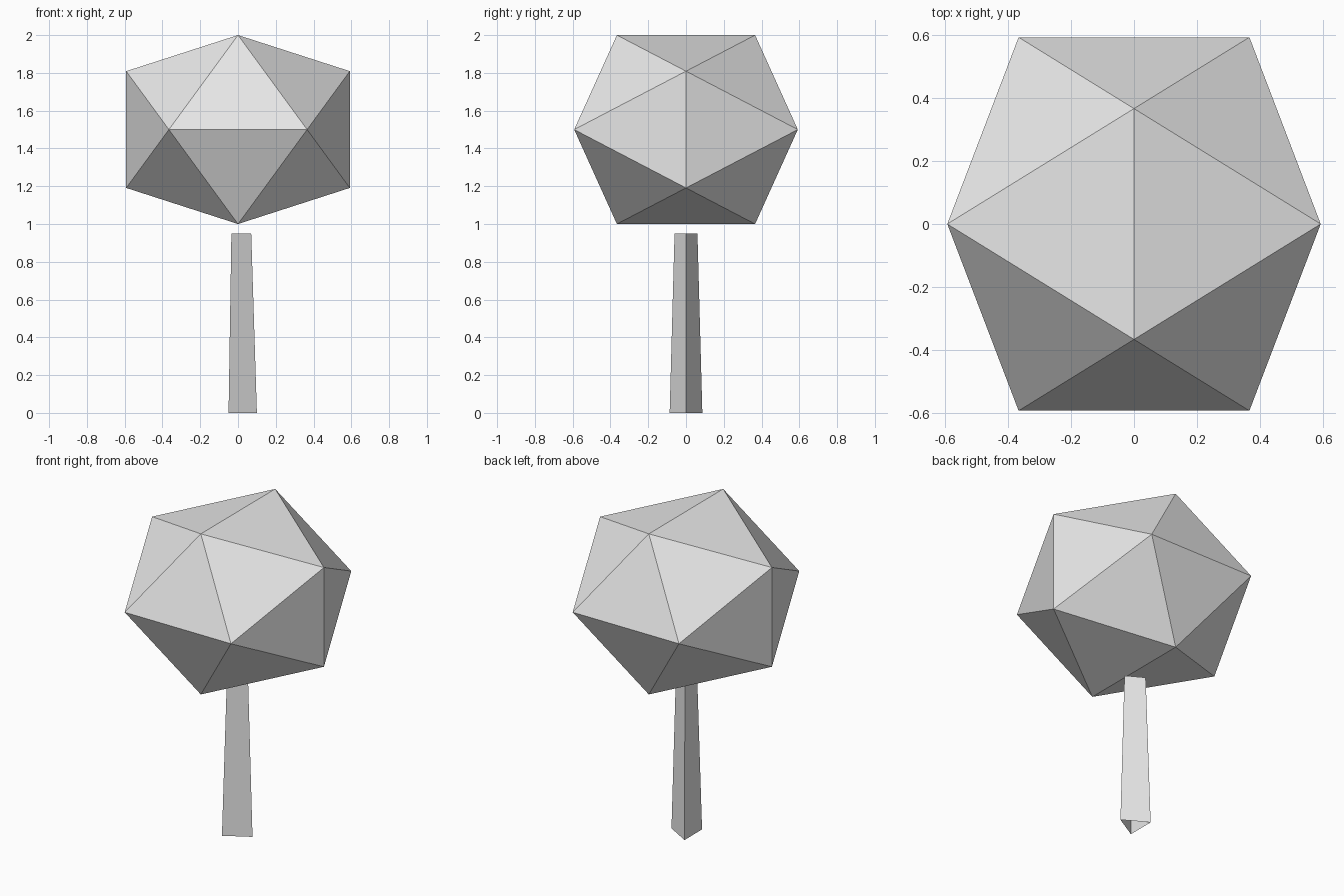
import bpy, bmesh
from math import sqrt

if "Cube" in bpy.data.objects:
    bpy.data.objects.remove(bpy.data.objects["Cube"])

grey = bpy.data.materials.new("light_grey")
grey.diffuse_color = (0.8, 0.8, 0.8, 1.0)
grey.use_nodes = True
grey.node_tree.nodes["Principled BSDF"].inputs["Base Color"].default_value = grey.diffuse_color


def add_object(name, bm):
    mesh = bpy.data.meshes.new(name)
    bm.to_mesh(mesh)
    bm.free()
    mesh.materials.append(grey)
    obj = bpy.data.objects.new(name, mesh)
    bpy.context.collection.objects.link(obj)
    return obj


# Canopy: icosahedron from three golden rectangles, slightly flattened in z
LONG = 0.592
SHORT = LONG / ((1 + sqrt(5)) / 2)
FLATTEN = 0.5 / LONG
bm = bmesh.new()
for s in (-1, 1):
    for t in (-1, 1):
        for x, y, z in ((0, s * SHORT, t * LONG),
                        (s * LONG, 0, t * SHORT),
                        (s * SHORT, t * LONG, 0)):
            bm.verts.new((x, y, 1.5 + z * FLATTEN))
bmesh.ops.convex_hull(bm, input=bm.verts[:])
bmesh.ops.recalc_face_normals(bm, faces=bm.faces[:])
add_object("canopy", bm)

# Trunk: open three-sided tapered tube with one corner towards +x
bpy.ops.mesh.primitive_cone_add(vertices=3, radius1=0.1, radius2=0.07,
                                depth=0.95, end_fill_type='NOTHING',
                                location=(0, 0, 0.475))
trunk = bpy.context.object
trunk.name = "trunk"
corner = max(trunk.data.vertices, key=lambda v: v.co.xy.length).co
# Turn the mesh so its first corner points along +x
from mathutils import Matrix
from math import atan2
trunk.data.transform(Matrix.Rotation(-atan2(corner.y, corner.x), 4, 'Z'))
trunk.data.materials.append(grey)
